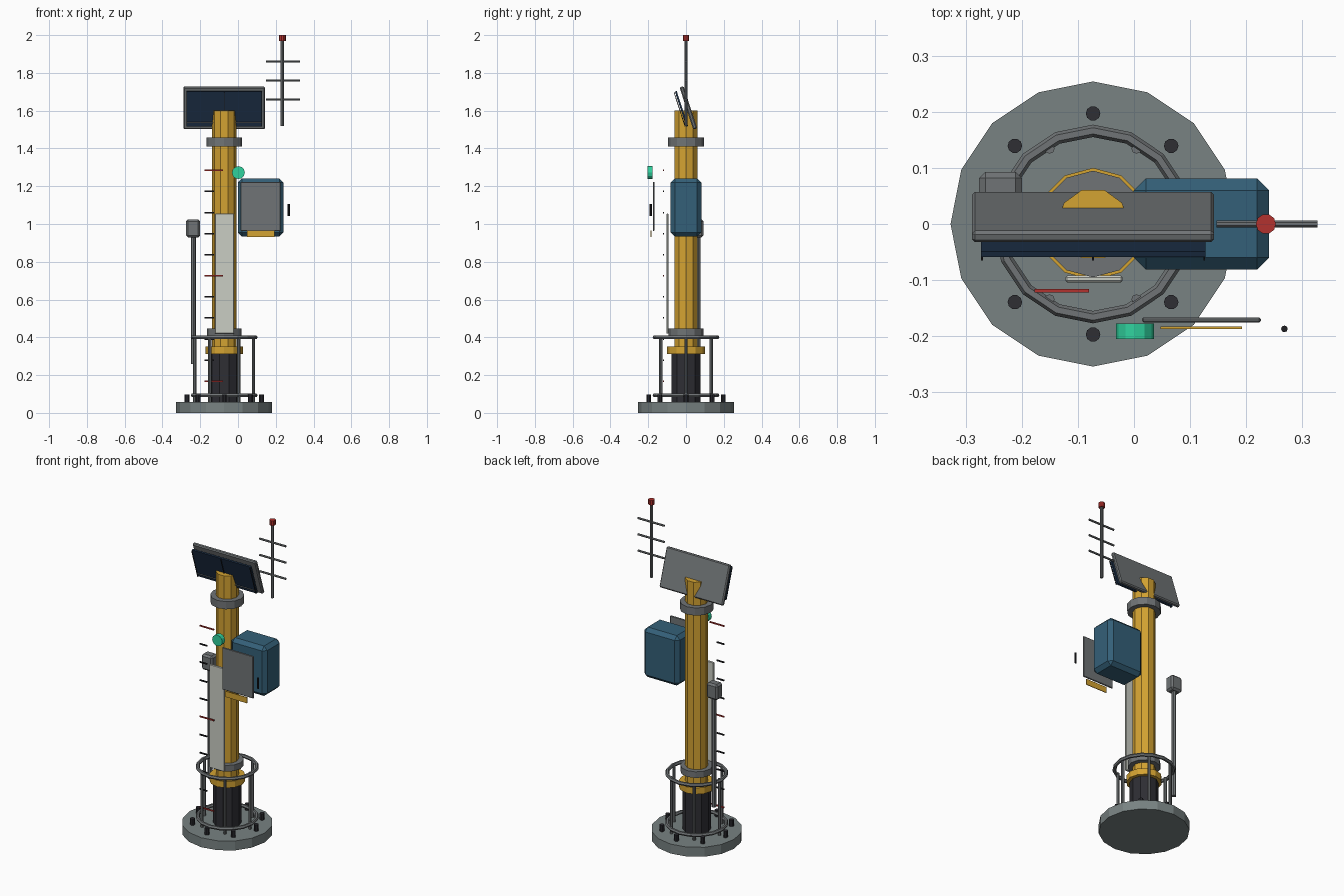
import bpy, bmesh, math
from mathutils import Vector, Matrix

if "Cube" in bpy.data.objects:
    bpy.data.objects.remove(bpy.data.objects["Cube"])


def material(name, r, g, b):
    lin = [((c / 255 + 0.055) / 1.055) ** 2.4 for c in (r, g, b)]
    m = bpy.data.materials.new(name)
    m.diffuse_color = (*lin, 1)
    m.use_nodes = True
    m.node_tree.nodes["Principled BSDF"].inputs["Base Color"].default_value = m.diffuse_color
    return m


STONE = material("base_grey", 120, 130, 130)
STEEL = material("steel_grey", 112, 116, 118)
DARK = material("dark_rubber", 46, 46, 52)
YELLOW = material("safety_yellow", 212, 163, 50)
BLUE = material("cabinet_blue", 52, 96, 120)
GREEN = material("lamp_green", 48, 210, 158)
RED = material("signal_red", 178, 50, 46)
WHITE = material("off_white", 202, 205, 196)
NAVY = material("glass_navy", 28, 47, 70)
BLACK = material("black", 30, 30, 34)

PX = -0.073  # x of the post axis


def finish(name, bm, mat):
    bmesh.ops.recalc_face_normals(bm, faces=bm.faces)
    me = bpy.data.meshes.new(name)
    bm.to_mesh(me)
    bm.free()
    me.materials.append(mat)
    ob = bpy.data.objects.new(name, me)
    bpy.context.collection.objects.link(ob)
    return ob


def rod(name, a, b, r, n, mat):
    """Prism with n sides between two points."""
    a, b = Vector(a), Vector(b)
    d = (b - a).normalized()
    u = Vector((1, 0, 0)) if abs(d.x) < 0.9 else Vector((0, 1, 0))
    w = d.cross(u)
    bm = bmesh.new()
    ends = []
    for p in (a, b):
        ends.append([bm.verts.new(p + r * (u * math.cos(t) + w * math.sin(t)))
                     for t in (2 * math.pi * i / n for i in range(n))])
    for e in ends:
        bm.faces.new(e)
    for i in range(n):
        j = (i + 1) % n
        bm.faces.new((ends[0][i], ends[0][j], ends[1][j], ends[1][i]))
    return finish(name, bm, mat)


def post(name, x, y, z0, z1, r, n, mat):
    return rod(name, (x, y, z0), (x, y, z1), r, n, mat)


def box(name, c, size, mat, bevel=0.0, tilt=0.0):
    bm = bmesh.new()
    bmesh.ops.create_cube(bm, size=1)
    bmesh.ops.scale(bm, vec=size, verts=bm.verts)
    if bevel:
        bmesh.ops.bevel(bm, geom=bm.edges[:], offset=bevel, segments=1,
                        affect='EDGES', profile=0.5)
    bmesh.ops.transform(bm, verts=bm.verts,
                        matrix=Matrix.Translation(c) @ Matrix.Rotation(tilt, 4, 'X'))
    return finish(name, bm, mat)


# Base plate with anchor bolts
post("base_plate", PX, 0, 0, 0.058, 0.254, 16, STONE)
for i in range(8):
    t = math.pi * i / 4
    post("anchor_bolt", PX + 0.197 * math.cos(t), 0.197 * math.sin(t),
         0.05, 0.098, 0.013, 10, DARK)

# Post: dark sleeve, yellow tube, collars
post("post_sleeve", PX, 0, 0.058, 0.32, 0.08, 10, DARK)
post("main_post", PX, 0, 0.3, 1.6, 0.064, 10, YELLOW)
post("yellow_collar", PX, 0, 0.313, 0.352, 0.1, 12, YELLOW)
post("lower_flange", PX, 0, 0.41, 0.448, 0.092, 12, STEEL)
post("upper_flange", PX, 0, 1.41, 1.457, 0.095, 12, STEEL)

# Guard cage around the foot
for name, z in (("guard_ring_lower", 0.093), ("guard_ring_upper", 0.4)):
    bpy.ops.mesh.primitive_torus_add(location=(PX, 0, z), major_segments=16,
                                     minor_segments=6, major_radius=0.166,
                                     minor_radius=0.011)
    ring = bpy.context.object
    ring.name = name
    ring.data.materials.append(STEEL)
for i in range(6):
    t = math.pi * i / 3
    post("guard_post", PX + 0.155 * math.cos(t), 0.155 * math.sin(t),
         0.058, 0.405, 0.009, 8, STEEL)

# Tilted solar panel with glass and thin dividers
TILT = math.radians(18)
box("panel_frame", (PX, 0.0125, 1.615), (0.432, 0.022, 0.235), STEEL, 0.006, TILT)
box("panel_glass", (PX, -0.024, 1.61), (0.4, 0.01, 0.195), NAVY, 0, TILT)
for dx in (-0.198, 0, 0.198):
    box("panel_divider", (PX + dx, -0.034, 1.607), (0.003, 0.004, 0.19), BLACK, 0, TILT)
box("panel_divider_low", (PX, -0.01, 1.537), (0.4, 0.004, 0.004), STEEL, 0, TILT)

# Aerial with cross bars and red tip
AX = 0.235
post("aerial_mast", AX, 0, 1.52, 1.975, 0.009, 8, STEEL)
post("aerial_tip", AX, 0, 1.97, 2.0, 0.018, 10, RED)
for z in (1.66, 1.76, 1.86):
    rod("aerial_bar", (0.147, 0, z), (0.327, 0, z), 0.006, 6, STEEL)

# Equipment cabinet with door, label plate and handle
box("cabinet", (0.12, 0, 1.0875), (0.242, 0.163, 0.307), BLUE, 0.022)
box("cabinet_door", (0.12, -0.171, 1.093), (0.212, 0.009, 0.26), STEEL, 0.003)
box("label_plate", (0.12, -0.185, 0.948), (0.145, 0.004, 0.036), YELLOW)
post("door_handle", 0.268, -0.187, 1.042, 1.107, 0.006, 8, BLACK)

# Round status lamp
rod("status_lamp", (0.002, -0.177, 1.272), (0.002, -0.205, 1.272), 0.034, 12, GREEN)

# Gauge board and level ticks, every fifth one long and red
box("gauge_board", (-0.0715, -0.098, 0.737), (0.102, 0.012, 0.636), WHITE, 0.003)
for i in range(11):
    major = i % 5 == 0
    w = 0.097 if major else 0.05
    box("level_tick", (-0.177 + w / 2, -0.119, 0.168 + 0.1116 * i),
        (w, 0.006, 0.008), RED if major else BLACK)

# Sensor box on a conduit
post("conduit", -0.236, 0.065, 0.26, 0.95, 0.013, 8, STEEL)
box("sensor_box", (-0.238, 0.063, 0.977), (0.076, 0.06, 0.096), STEEL, 0.011)
